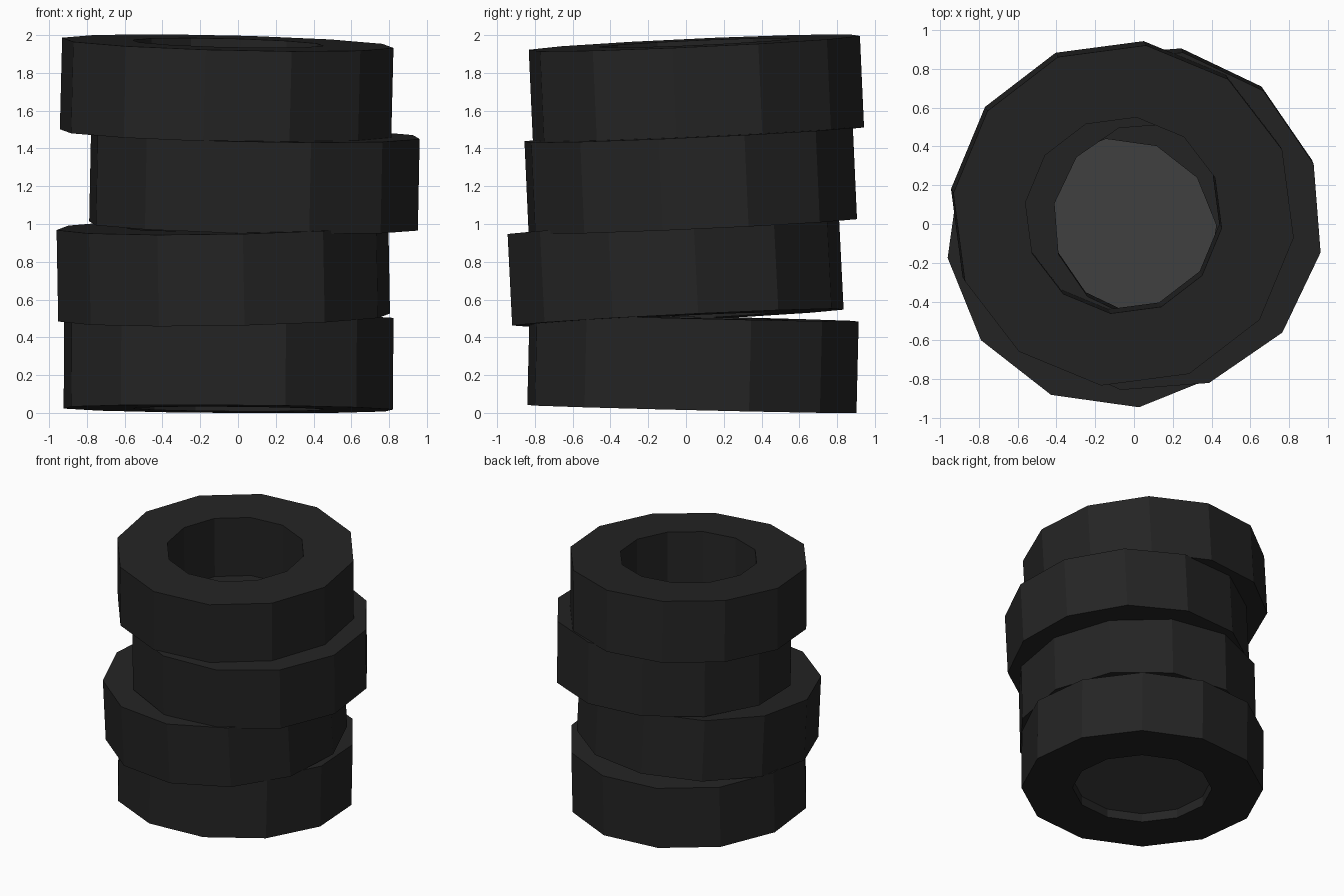
import bpy, bmesh, math
from mathutils import Matrix, Vector

cube = bpy.data.objects.get("Cube")
if cube:
    bpy.data.objects.remove(cube)

SIDES = 12
OUTER, INNER, HEIGHT = 0.885, 0.51, 0.485


def material(name, value):
    mat = bpy.data.materials.new(name)
    mat.use_nodes = True
    colour = (value, value, value, 1)
    mat.diffuse_color = colour
    mat.node_tree.nodes["Principled BSDF"].inputs["Base Color"].default_value = colour
    return mat


def add_object(name, bm, mat):
    bmesh.ops.recalc_face_normals(bm, faces=bm.faces[:])
    mesh = bpy.data.meshes.new(name)
    bm.to_mesh(mesh)
    bm.free()
    mesh.materials.append(mat)
    obj = bpy.data.objects.new(name, mesh)
    bpy.context.collection.objects.link(obj)
    return obj


def tyre(name, centre, axis, turn, mat):
    """Flat-sided ring, turned about its axis and leaning along the axis."""
    bm = bmesh.new()
    loops = []
    half = HEIGHT / 2
    for radius, z in ((OUTER, -half), (OUTER, half), (INNER, half), (INNER, -half)):
        loops.append([bm.verts.new((radius * math.cos(a), radius * math.sin(a), z))
                      for a in (math.radians(turn) + math.tau * i / SIDES
                                for i in range(SIDES))])
    for k in range(4):
        a, b = loops[k], loops[(k + 1) % 4]
        for i in range(SIDES):
            j = (i + 1) % SIDES
            bm.faces.new((a[i], a[j], b[j], b[i]))
    lean = Vector((0, 0, 1)).rotation_difference(Vector(axis)).to_matrix().to_4x4()
    bm.transform(Matrix.Translation(centre) @ lean)
    return add_object(name, bm, mat)


rubber = material("black_rubber", 0.0175)
grey = material("dark_grey_floor", 0.05)

# Stack of loosely piled tyres, bottom to top
tyre("bottom_tyre", (-0.05, 0.037, 0.263), (0.007, 0.024, 1), 20, rubber)
tyre("lower_middle_tyre", (-0.078, -0.055, 0.747), (-0.018, -0.05, 1), 7, rubber)
tyre("upper_middle_tyre", (0.087, 0.025, 1.232), (0.02, -0.045, 1), 19.5, rubber)
tyre("top_tyre", (-0.06, 0.055, 1.717), (0.025, -0.045, 1), 22.5, rubber)

# Floor disc closing the well inside the bottom tyre
bm = bmesh.new()
bmesh.ops.create_circle(bm, cap_ends=True, segments=SIDES, radius=0.56)
bm.transform(Matrix.Translation((-0.05, 0.037, 0.1)))
add_object("well_floor", bm, grey)
